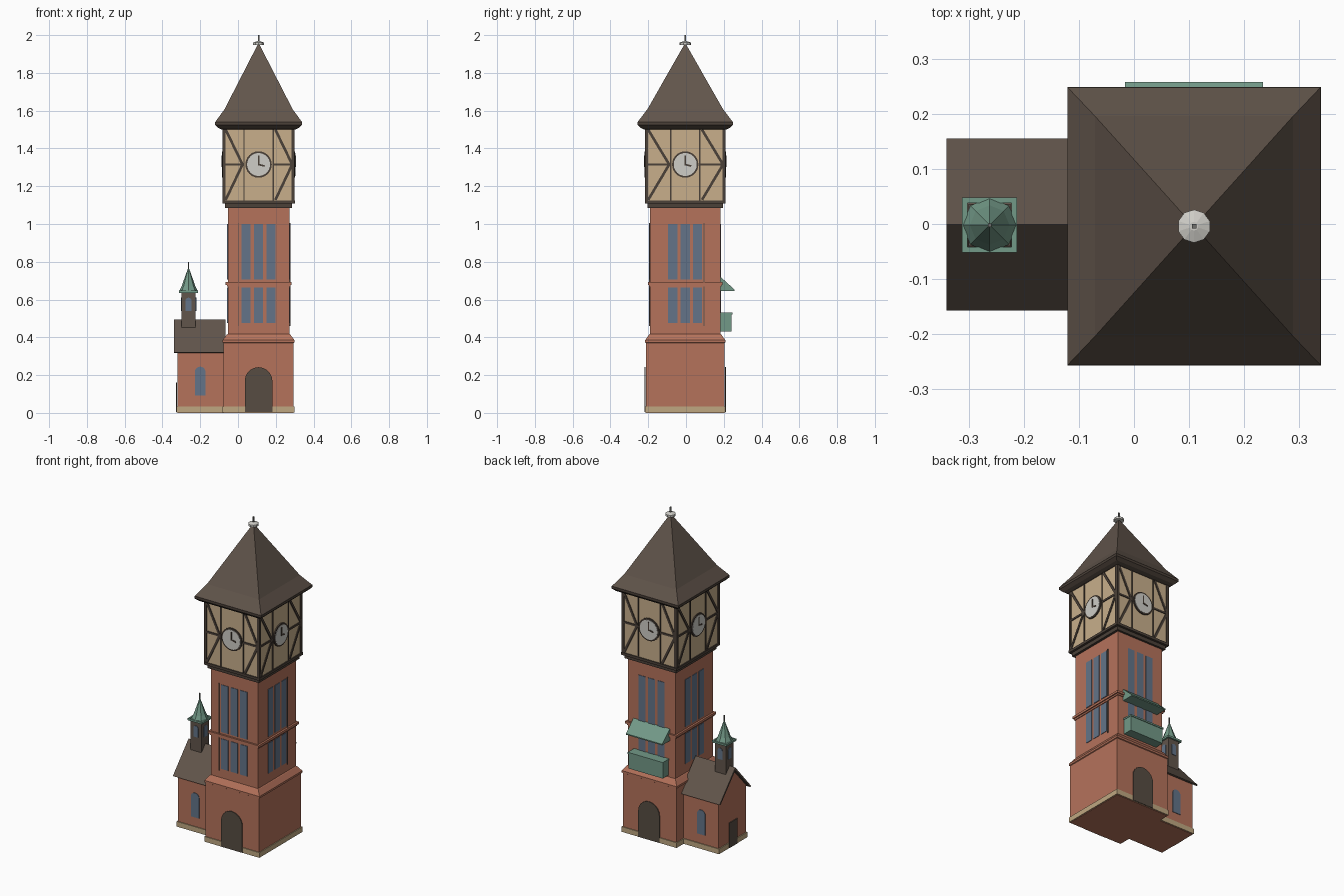
import bpy, bmesh, math
from mathutils import Vector

if "Cube" in bpy.data.objects:
    bpy.data.objects.remove(bpy.data.objects["Cube"], do_unlink=True)


def material(name, r, g, b):
    m = bpy.data.materials.new(name)
    m.use_nodes = True
    m.diffuse_color = (r, g, b, 1)
    m.node_tree.nodes["Principled BSDF"].inputs["Base Color"].default_value = (r, g, b, 1)
    return m


BRICK = material("brick", .46, .17, .105)
CREAM = material("cream plaster", .58, .43, .26)
STONE = material("plinth stone", .52, .39, .22)
ROOF = material("roof brown", .12, .09, .07)
TIMBER = material("dark timber", .07, .052, .04)
DOOR = material("door brown", .095, .073, .055)
GLASS = material("window blue", .125, .175, .25)
COPPER = material("copper green", .17, .32, .245)
WHITE = material("clock white", .62, .61, .57)
METAL = material("grey metal", .16, .16, .15)

FRONT, BACK, RIGHT, LEFT = (0, -1), (0, 1), (1, 0), (-1, 0)
SIDES = {"front": FRONT, "back": BACK, "right": RIGHT, "left": LEFT}
TOWER = (.109, -.004)
ANNEX = (-.2, -.001)
TURRET = (-.262, -.002)


def finish(name, bm, mat):
    bmesh.ops.recalc_face_normals(bm, faces=bm.faces)
    me = bpy.data.meshes.new(name)
    bm.to_mesh(me)
    bm.free()
    me.materials.append(mat)
    ob = bpy.data.objects.new(name, me)
    bpy.context.collection.objects.link(ob)
    return ob


def stack(name, c, rings, mat):
    """Rectangular rings (half x, half y, z) joined from bottom to top."""
    bm = bmesh.new()
    loops = [[bm.verts.new((c[0] + sx * hx, c[1] + sy * hy, z))
              for sx, sy in ((-1, -1), (1, -1), (1, 1), (-1, 1))] for hx, hy, z in rings]
    bm.faces.new(loops[0])
    bm.faces.new(loops[-1])
    for a, b in zip(loops, loops[1:]):
        for i in range(4):
            j = (i + 1) % 4
            bm.faces.new((a[i], a[j], b[j], b[i]))
    return finish(name, bm, mat)


def box(name, c, hx, hy, z0, z1, mat):
    return stack(name, c, [(hx, hy, z0), (hx, hy, z1)], mat)


def panel(name, c, n, dist, pts, thick, mat, sink=.002):
    """Outline in (across, up) on the wall facing n, extruded outward."""
    bm = bmesh.new()
    d = dist - sink
    vs = [bm.verts.new((c[0] + n[0] * d - n[1] * u, c[1] + n[1] * d + n[0] * u, z)) for u, z in pts]
    f = bm.faces.new(vs)
    ext = bmesh.ops.extrude_face_region(bm, geom=[f])["geom"]
    bmesh.ops.translate(bm, verts=[v for v in ext if isinstance(v, bmesh.types.BMVert)],
                        vec=Vector((n[0], n[1], 0)) * (thick + sink))
    return finish(name, bm, mat)


def rect(u, w, z0, z1):
    return [(u - w / 2, z0), (u + w / 2, z0), (u + w / 2, z1), (u - w / 2, z1)]


def arch(u, w, z0, z1, seg=10):
    r = w / 2
    return [(u - r, z0), (u + r, z0)] + [
        (u + r * math.cos(math.pi * i / seg), z1 - r + r * math.sin(math.pi * i / seg)) for i in range(seg + 1)]


def disc(r, z, seg=24):
    return [(r * math.cos(math.tau * i / seg), z + r * math.sin(math.tau * i / seg)) for i in range(seg)]


def bar(p, q, w):
    p, q = Vector(p), Vector(q)
    s = (q - p).normalized().orthogonal() * w / 2
    return [tuple(p - s), tuple(q - s), tuple(q + s), tuple(p + s)]


def cone(name, c, r0, r1, z0, z1, mat, seg=8):
    bpy.ops.mesh.primitive_cone_add(vertices=seg, radius1=r0, radius2=r1, depth=z1 - z0,
                                    location=(c[0], c[1], (z0 + z1) / 2))
    ob = bpy.context.object
    ob.name = name
    ob.data.materials.append(mat)
    return ob


# Tower masonry
stack("tower_base", TOWER, [(.185, .207, 0), (.185, .207, .37), (.19, .212, .373), (.19, .212, .385),
                            (.168, .191, .415), (.163, .187, .418)], BRICK)
box("tower_plinth", TOWER, .19, .212, .003, .035, STONE)
box("tower_shaft", TOWER, .163, .187, .4, 1.1, BRICK)
box("string_course", TOWER, .175, .198, .678, .692, BRICK)
box("string_course_lower", TOWER, .168, .192, .668, .678, BRICK)

# Shaft windows on all four walls
for side, n in SIDES.items():
    wall = .163 if n[0] else .187
    for i in (-1, 0, 1):
        panel(f"{side}_lower_window", TOWER, n, wall, rect(i * .066, .048, .475, .663), .003, GLASS)
        panel(f"{side}_upper_window", TOWER, n, wall, rect(i * .066, .048, .705, 1.0), .003, GLASS)
panel("front_shaft_strip", TOWER, FRONT, .187, rect(-.105, .005, .46, 1.005), .005, ROOF)
panel("right_shaft_strip", TOWER, RIGHT, .163, rect(.1, .005, .46, 1.005), .005, ROOF)

# Tower doors
for side in ("front", "back"):
    panel(f"{side}_door", TOWER, SIDES[side], .212, arch(0, .146, .004, .242), .003, DOOR)

# Clock storey
box("clock_storey_corbel", TOWER, .178, .2, 1.085, 1.11, TIMBER)
box("clock_storey", TOWER, .186, .208, 1.11, 1.51, CREAM)
box("clock_storey_sill", TOWER, .192, .214, 1.108, 1.124, TIMBER)
MID, LOW, TOP = 1.315, 1.125, 1.505
for side, n in SIDES.items():
    wall, half = (.186, .208) if n[0] else (.208, .186)
    timbers = [rect(s * (half - .004), .016, LOW, TOP) for s in (-1, 1)]
    timbers += [rect(s * .077, .007, LOW, TOP) for s in (-1, 1)]
    for u0, u1 in ((-half, -.077), (.077, half)):
        timbers.append(rect((u0 + u1) / 2, u1 - u0, MID - .006, MID + .006))
        timbers += [bar((u0 + .012, z), (u1 - .008, MID), .014) for z in (LOW + .003, TOP - .006)]
    for pts in timbers:
        panel(f"{side}_timber", TOWER, n, wall, pts, .005, TIMBER)
    panel(f"{side}_clock_rim", TOWER, n, wall, disc(.07, MID), .007, TIMBER)
    panel(f"{side}_clock_face", TOWER, n, wall, disc(.061, MID), .009, WHITE)
    panel(f"{side}_minute_hand", TOWER, n, wall, bar((0, MID - .005), (0, MID + .048), .008), .011, TIMBER)
    panel(f"{side}_hour_hand", TOWER, n, wall, bar((0, MID), (.032, MID - .008), .009), .011, TIMBER)

# Tower roof and finial
stack("roof_eave", TOWER, [(.195, .217, 1.5), (.212, .235, 1.508), (.23, .2525, 1.525), (.23, .2525, 1.54)], TIMBER)
stack("tower_roof", TOWER, [(.2295, .252, 1.54), (.18, .2, 1.608), (.002, .002, 1.955)], ROOF)
cone("finial_disc", TOWER, .03, .03, 1.947, 1.96, WHITE, 10)
cone("finial_cap", TOWER, .03, .008, 1.96, 1.968, WHITE, 10)
box("finial_spike", TOWER, .004, .004, 1.95, 2.0, METAL)

# Back balcony and awning
box("balcony", (TOWER[0], .212), .118, .03, .43, .522, COPPER)
box("balcony_rail", (TOWER[0], .213), .121, .033, .522, .532, COPPER)
panel("awning", TOWER, RIGHT, 0, [(.187, .645), (.262, .645), (.262, .652), (.187, .72)], .125, COPPER, .125)

# Annex with gable roof
panel("annex_walls", ANNEX, RIGHT, 0, [(-.135, 0), (.135, 0), (.135, .335), (0, .482), (-.135, .335)],
      .13, BRICK, .119)
box("annex_plinth", ANNEX, .125, .14, .003, .035, STONE)
panel("annex_roof", ANNEX, RIGHT, 0,
      [(-.156, .32), (0, .495), (.156, .32), (.145, .318), (0, .477), (-.145, .318)], .135, ROOF, .14)
for side in ("front", "back"):
    panel(f"annex_{side}_window", ANNEX, SIDES[side], .135, arch(0, .056, .092, .245), .003, GLASS)
panel("annex_door", ANNEX, LEFT, .125, rect(0, .078, .004, .16), .003, DOOR)

# Turret on the annex ridge
box("turret", TURRET, .038, .038, .448, .645, ROOF)
for side, n in SIDES.items():
    panel(f"turret_{side}_window", TURRET, n, .038, arch(0, .032, .54, .61, 8), .003, GLASS)
    panel(f"turret_{side}_eave", TURRET, n, .04, rect(0, .1, .636, .648), .01, COPPER, 0)
for name, r0, r1, z0, z1 in (("turret_roof_skirt", .05, .036, .644, .672), ("turret_roof", .036, .003, .672, .765)):
    cone(name, TURRET, r0, r1, z0, z1, COPPER)
box("turret_spike", TURRET, .003, .003, .75, .8, METAL)
